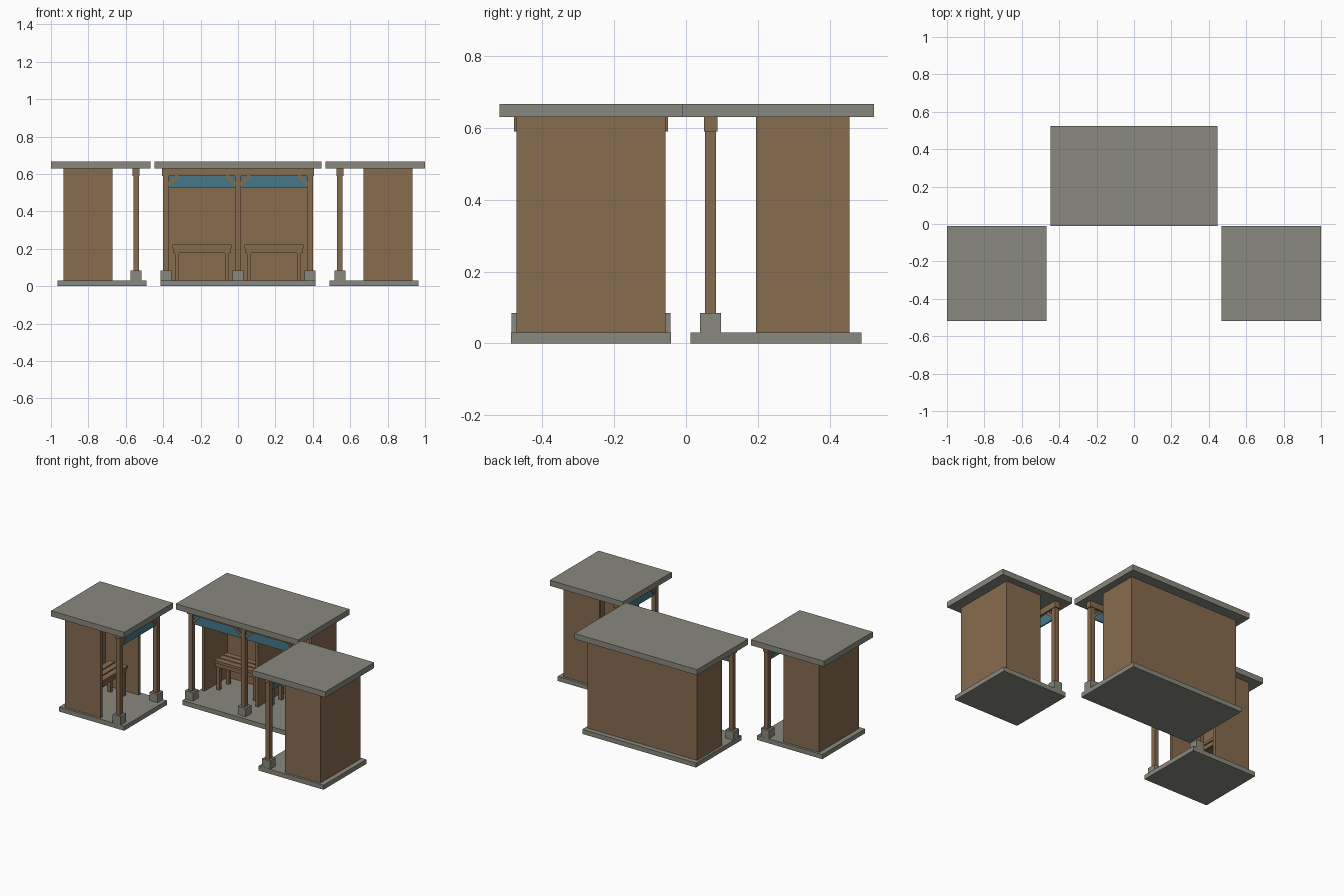
import bpy, math
from mathutils import Matrix

if "Cube" in bpy.data.objects:
    bpy.data.objects.remove(bpy.data.objects["Cube"])


def material(name, colour):
    m = bpy.data.materials.new(name)
    m.diffuse_color = (*colour, 1)
    m.use_nodes = True
    m.node_tree.nodes["Principled BSDF"].inputs["Base Color"].default_value = m.diffuse_color
    return m


WOOD = material("brown wood", (0.245, 0.15, 0.077))
STONE = material("grey concrete", (0.25, 0.25, 0.21))
TEAL = material("teal panel", (0.06, 0.19, 0.25))


def box(name, frame, mat, x, y, z, tilt=0):
    """Box from (min, max) ranges in the shelter's frame, optionally tilted about y."""
    lo, hi = zip(x, y, z)
    mid = [(a + b) / 2 for a, b in zip(lo, hi)]
    size = [b - a for a, b in zip(lo, hi)]
    bpy.ops.mesh.primitive_cube_add(size=1)
    o = bpy.context.object
    o.name = name
    o.data.transform(frame @ Matrix.Translation(mid)
                     @ Matrix.Rotation(tilt, 4, 'Y') @ Matrix.Diagonal((*size, 1)))
    o.data.materials.append(mat)


def bench(frame, cx):
    # slatted seat on rails and four legs
    for i in range(3):
        y = 0.25 + i * 0.047
        box("bench_slat", frame, WOOD, (cx - .157, cx + .157), (y, y + .04), (.205, .222))
    for y in (.258, .356):
        box("bench_rail", frame, WOOD, (cx - .154, cx + .154), (y, y + .018), (.178, .205))
        for s in (-1, 1):
            lx = cx + s * .133
            box("bench_leg", frame, WOOD, (lx - .011, lx + .011), (y - .002, y + .02), (.03, .18))


def shelter(frame, bays):
    """Shelter opening towards local -y, with one or more bays."""
    bay = 0.385
    p = bay * bays / 2
    # floor and roof slabs
    box("floor_slab", frame, STONE, (-p - .03, p + .03), (.013, .488), (0, .03))
    box("roof_slab", frame, STONE, (-p - .062, p + .062), (-.01, .523), (.63, .667))
    # back wall, then side walls and partitions, with posts on footings
    box("back_wall", frame, WOOD, (-p - .015, p + .015), (.435, .455), (.03, .63))
    for i in range(bays + 1):
        x = -p + i * bay
        wx = x - .015 if i == 0 else x - .005 if i == bays else x - .01
        box("side_wall", frame, WOOD, (wx, wx + .02), (.195, .436), (.03, .63))
        box("post", frame, WOOD, (x - .015, x + .015), (.053, .083), (.08, .60))
        box("footing", frame, STONE, (x - .029, x + .029), (.039, .097), (.03, .085))
    # front beam
    box("front_beam", frame, WOOD, (-p - .022, p + .022), (.05, .087), (.59, .63))
    # hanging panel, corner braces and bench in each bay
    for i in range(bays):
        cx = -p + (i + .5) * bay
        box("sign_panel", frame, TEAL, (cx - .178, cx + .178), (.064, .072), (.525, .592))
        for s in (-1, 1):
            bx, bz = cx + s * .154, .566
            box("corner_brace", frame, WOOD, (bx - .034, bx + .034), (.057, .079),
                (bz - .008, bz + .008), tilt=s * math.radians(45))
        bench(frame, cx)


def turned(x, y, deg):
    return Matrix.Translation((x, y, 0)) @ Matrix.Rotation(math.radians(deg), 4, 'Z')


# double shelter in the middle, single ones facing each other
shelter(Matrix.Identity(4), 2)
shelter(turned(-.477, -.264, 90), 1)
shelter(turned(.477, -.264, -90), 1)
